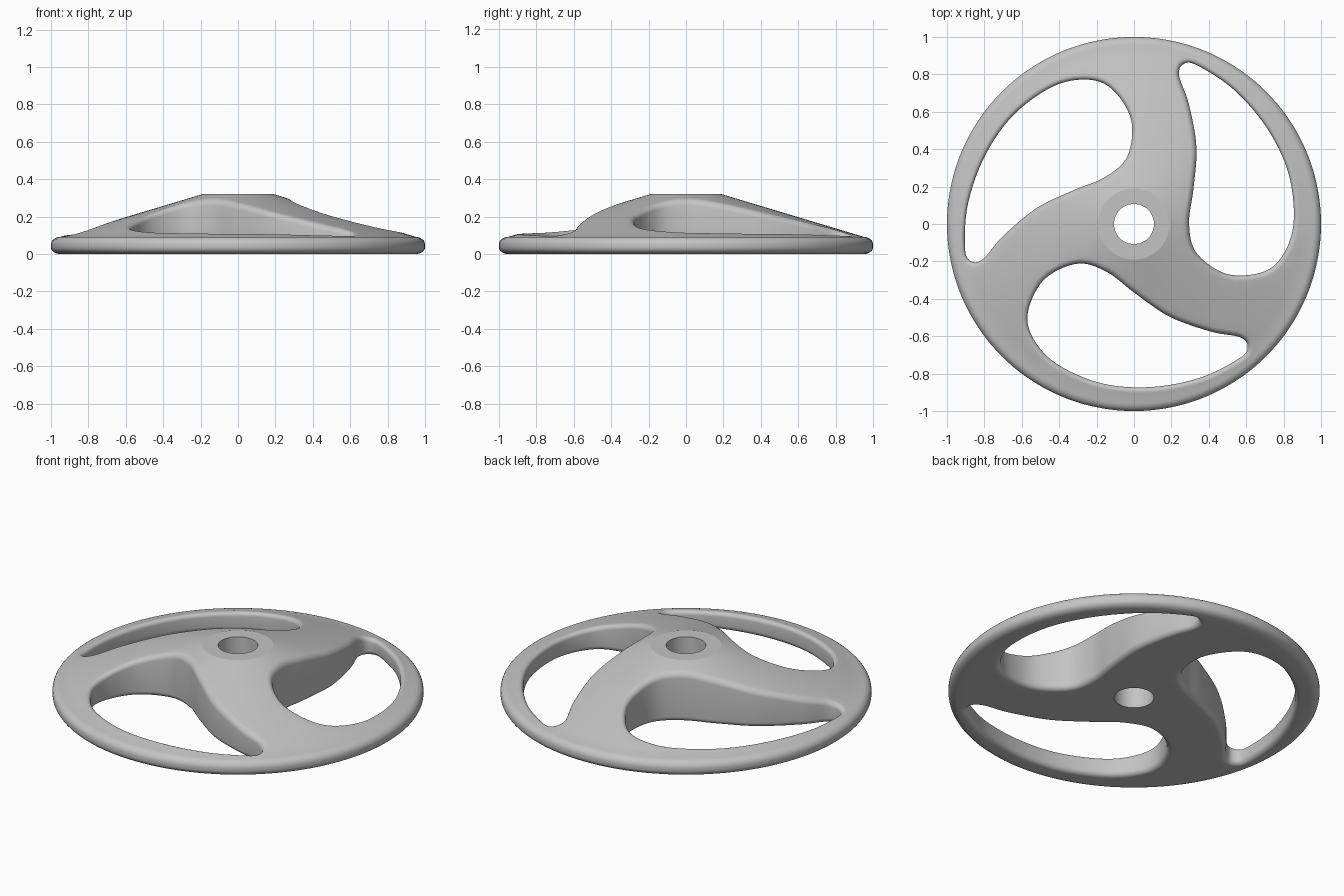
import bpy, bmesh, math
from math import sin, cos, pi
from mathutils import Vector, Matrix
from mathutils.geometry import delaunay_2d_cdt

cube = bpy.data.objects.get("Cube")
if cube:
    bpy.data.objects.remove(cube)

BORE, HUB, RIM, TOP = 0.107, 0.19, 0.95, 0.32
SLOPE, FILLET, STEPS, SEG = 0.3, 0.03, 6, 144


def height(p):
    """Flat hub top falling away as a cone towards the rim."""
    return TOP - SLOPE * max(0, p.length - HUB)


def circle(r, n=SEG):
    return [Vector((r * cos(2 * pi * i / n), r * sin(2 * pi * i / n))) for i in range(n)]


def smooth_loop(pts, sub=8):
    """Closed Catmull-Rom curve through the points."""
    out, n = [], len(pts)
    for i in range(n):
        a, b, c, d = (Vector(pts[(i + k) % n]) for k in (-1, 0, 1, 2))
        for s in range(sub):
            t = s / sub
            out.append(0.5 * (2 * b + (c - a) * t + (2 * a - 5 * b + 4 * c - d) * t * t
                              + (3 * b - a - 3 * c + d) * t ** 3))
    return out


def offset(loop, dist):
    """Grow a clockwise loop outwards."""
    out = []
    for i, p in enumerate(loop):
        t = (loop[(i + 1) % len(loop)] - loop[i - 1]).normalized()
        out.append(p + Vector((-t.y, t.x)) * dist)
    return out


def inside(p, loop):
    hit = False
    for i, b in enumerate(loop):
        a = loop[i - 1]
        if (a.y > p.y) != (b.y > p.y) and p.x < (b.x - a.x) * (p.y - a.y) / (b.y - a.y) + a.x:
            hit = not hit
    return hit


# Swirled window outline, repeated three times around the hub
window = smooth_loop([
    (-0.30, -0.212), (-0.144, -0.257), (0.005, -0.37), (0.19, -0.495), (0.41, -0.575),
    (0.565, -0.605), (0.608, -0.655), (0.565, -0.717), (0.353, -0.822), (0.086, -0.872),
    (-0.18, -0.85), (-0.42, -0.743), (-0.545, -0.60), (-0.565, -0.46), (-0.476, -0.293)])
windows = [[Matrix.Rotation(2 * pi * k / 3, 2) @ p for p in window] for k in range(3)]
edges_2d = [offset(w, FILLET) for w in windows]
keepouts = [offset(w, FILLET + 0.015) for w in windows]

# Flat layout shared by the top and the underside
points, links = [], []
for loop in [circle(BORE), circle(HUB), circle(RIM)] + edges_2d:
    start, n = len(points), len(loop)
    points += loop
    links += [(start + i, start + (i + 1) % n) for i in range(n)]
for k in range(1, 13):
    points += [p for p in circle(HUB + k * (RIM - HUB) / 13)
               if not any(inside(p, w) for w in keepouts)]
flat, _, tris, *_ = delaunay_2d_cdt(points, links, [], 0, 1e-6)


def solid(tri):
    c = sum((flat[i] for i in tri), Vector((0, 0))) / 3
    return c.length > BORE * 0.999 and not any(inside(c, w) for w in edges_2d)


tris = [t for t in tris if solid(t)]
bm = bmesh.new()
for level in (height, lambda p: 0):
    verts = [bm.verts.new((p.x, p.y, level(p))) for p in flat]
    for t in tris:
        bm.faces.new([verts[i] for i in t])


def bridge(rings):
    """Skin a stack of closed rings."""
    rows = [[bm.verts.new(p) for p in ring] for ring in rings]
    for a, b in zip(rows, rows[1:]):
        for i in range(len(a)):
            j = (i + 1) % len(a)
            bm.faces.new((a[i], a[j], b[j], b[i]))


angles = [k * pi / 2 / STEPS for k in range(STEPS + 1)]

# Window walls with rounded edges above and below
for w in windows:
    rings = []
    for a in angles:
        rings.append([(p.x, p.y, FILLET * (1 - cos(a)))
                      for p in offset(w, FILLET * (1 - sin(a)))])
    for a in angles:
        rings.append([(p.x, p.y, height(p) - FILLET * (1 - sin(a)))
                      for p in offset(w, FILLET * (1 - cos(a)))])
    bridge(rings)

# Rounded outer rim
crown = height(Vector((RIM, 0)))
bulge = 1 - RIM
profile = [(RIM + bulge * sin(a), 0.036 * (1 - cos(a))) for a in angles]
profile += [(RIM + bulge * cos(a), crown - 0.042 * (1 - sin(a))) for a in angles]
bridge([[(p.x, p.y, z) for p in circle(r)] for r, z in profile])

# Bore through the hub
bridge([[(p.x, p.y, z) for p in circle(BORE)] for z in (0, TOP)])

bmesh.ops.remove_doubles(bm, verts=bm.verts, dist=1e-5)
bmesh.ops.delete(bm, geom=[v for v in bm.verts if not v.link_faces], context='VERTS')
bmesh.ops.recalc_face_normals(bm, faces=bm.faces)

# Smooth everywhere except the crisp hub and bore edges
for f in bm.faces:
    f.smooth = True
for e in bm.edges:
    a, b = (v.co for v in e.verts)
    for r in (BORE, HUB):
        if abs(a.xy.length - r) < 1e-4 and abs(b.xy.length - r) < 1e-4 and abs(a.z - b.z) < 1e-4:
            e.smooth = False

mesh = bpy.data.meshes.new("spoked_wheel")
bm.to_mesh(mesh)
bm.free()
wheel = bpy.data.objects.new("spoked_wheel", mesh)
bpy.context.collection.objects.link(wheel)

grey = bpy.data.materials.new("plain_grey")
grey.use_nodes = True
colour = (0.55, 0.55, 0.55, 1)
grey.diffuse_color = colour
grey.node_tree.nodes["Principled BSDF"].inputs["Base Color"].default_value = colour
mesh.materials.append(grey)
